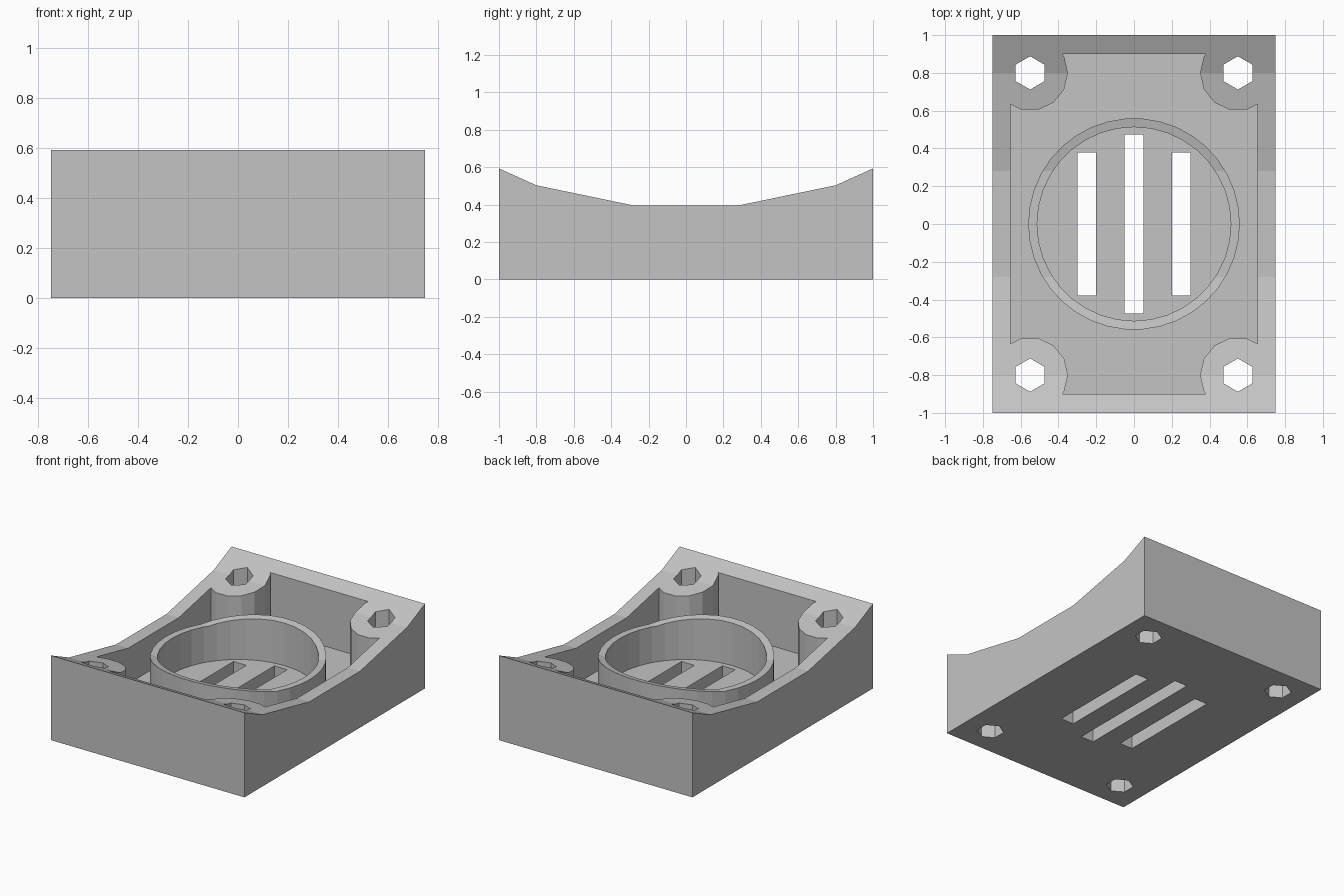
import bpy
import bmesh
from math import cos, sin, pi

cube = bpy.data.objects.get("Cube")
if cube:
    bpy.data.objects.remove(cube, do_unlink=True)

grey = bpy.data.materials.new("plain_grey")
grey.use_nodes = True
colour = (0.55, 0.55, 0.55, 1)
grey.diffuse_color = colour
grey.node_tree.nodes["Principled BSDF"].inputs["Base Color"].default_value = colour

FLOOR = 0.145
TOP = 1.0
HALF_X = 0.75
# Side outline of the dished top, as (y, z)
DISH = [(1, 0.593), (0.8, 0.503), (0.28, 0.395)]
PROFILE = [(-1, 0), (1, 0)] + DISH + [(-y, z) for y, z in reversed(DISH)]


def extrude(name, points, offset):
    """Close a planar outline into a solid along the offset vector."""
    bm = bmesh.new()
    face = bm.faces.new([bm.verts.new(p) for p in points])
    result = bmesh.ops.extrude_face_region(bm, geom=[face], use_keep_orig=True)
    verts = [v for v in result["geom"] if isinstance(v, bmesh.types.BMVert)]
    bmesh.ops.translate(bm, verts=verts, vec=offset)
    bmesh.ops.recalc_face_normals(bm, faces=bm.faces)
    mesh = bpy.data.meshes.new(name)
    bm.to_mesh(mesh)
    bm.free()
    mesh.materials.append(grey)
    obj = bpy.data.objects.new(name, mesh)
    bpy.context.collection.objects.link(obj)
    return obj


def dished_block(name):
    return extrude(name, [(-HALF_X, y, z) for y, z in PROFILE], (2 * HALF_X, 0, 0))


def box(name, x, half_x, half_y, z0):
    pts = [(x - half_x, -half_y, z0), (x + half_x, -half_y, z0),
           (x + half_x, half_y, z0), (x - half_x, half_y, z0)]
    return extrude(name, pts, (0, 0, TOP - z0))


def post(name, x, y, radius, sides, z0, height, turn=0):
    angles = [2 * pi * i / sides + turn for i in range(sides)]
    pts = [(x + radius * cos(a), y + radius * sin(a), z0) for a in angles]
    return extrude(name, pts, (0, 0, height))


def combine(obj, tool, operation="DIFFERENCE"):
    """Apply a boolean and discard the tool."""
    mod = obj.modifiers.new("cut", "BOOLEAN")
    mod.operation = operation
    mod.solver = "EXACT"
    mod.object = tool
    graph = bpy.context.evaluated_depsgraph_get()
    mesh = bpy.data.meshes.new_from_object(obj.evaluated_get(graph))
    obj.modifiers.clear()
    obj.data = mesh
    bpy.data.objects.remove(tool, do_unlink=True)


corners = [(x, y) for x in (-0.55, 0.55) for y in (-0.8, 0.8)]

# Hollow that leaves the four corner posts standing
hollow = box("hollow", 0, 0.655, 0.9, FLOOR)
for x, y in corners:
    combine(hollow, post("corner_post", x, y, 0.2, 14, -0.5, 2))

# Case with dished rim, screw holes and vent slots
case = dished_block("case")
combine(case, hollow)
for x, y in corners:
    combine(case, post("screw_hole", x, y, 0.088, 6, -0.5, 2, pi / 2))
for x, half_length in ((-0.25, 0.378), (0, 0.474), (0.25, 0.378)):
    combine(case, box("vent_slot", x, 0.05, half_length, -0.5))

# Round collar trimmed by the same dish
collar = post("collar", 0, 0, 0.56, 38, FLOOR, 0.8)
combine(collar, post("collar_bore", 0, 0, 0.513, 36, -0.5, 2))
combine(collar, dished_block("dish_trim"), "INTERSECT")

# Crisp flat faces and a single material on both parts
for obj in (case, collar):
    obj.data.materials.clear()
    obj.data.materials.append(grey)
    for poly in obj.data.polygons:
        poly.material_index = 0
        poly.use_smooth = False
